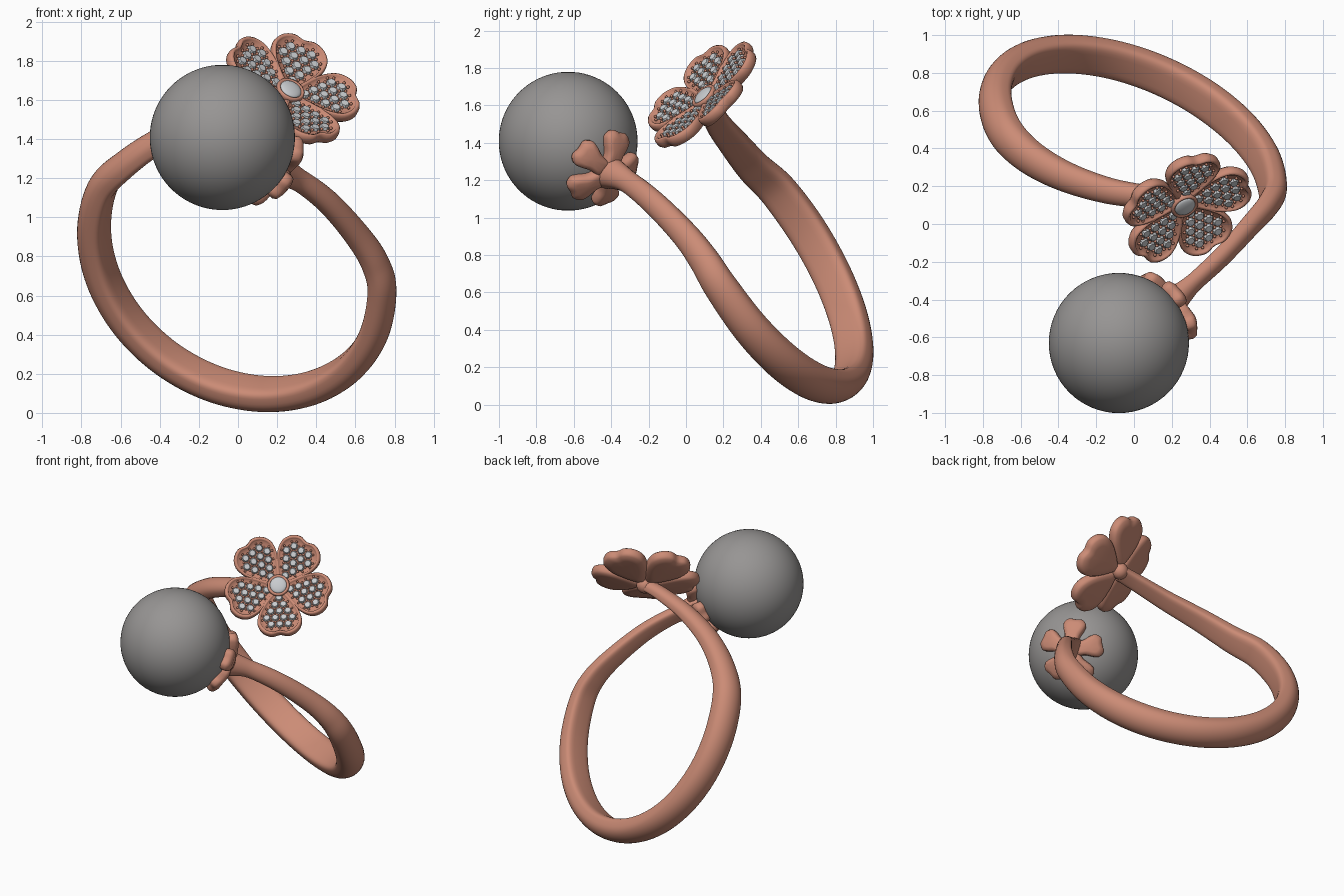
import bpy, bmesh, math
from mathutils import Vector, Matrix

if "Cube" in bpy.data.objects:
    bpy.data.objects.remove(bpy.data.objects["Cube"])


def material(name, rgb):
    m = bpy.data.materials.new(name)
    m.diffuse_color = (*rgb, 1)
    m.use_nodes = True
    m.node_tree.nodes["Principled BSDF"].inputs["Base Color"].default_value = m.diffuse_color
    return m


COPPER = material("rose_metal", (0.60, 0.26, 0.18))
DARK = material("dark_pearl", (0.31, 0.30, 0.295))
STONE = material("stone", (0.58, 0.60, 0.62))


def finish(bm, name, mat, smooth=True):
    bmesh.ops.recalc_face_normals(bm, faces=bm.faces)
    me = bpy.data.meshes.new(name)
    bm.to_mesh(me)
    bm.free()
    for p in me.polygons:
        p.use_smooth = smooth
    me.materials.append(mat)
    ob = bpy.data.objects.new(name, me)
    bpy.context.collection.objects.link(ob)
    return ob


def spline(pts, n, closed=False):
    """Catmull-Rom through the points, n steps per span."""
    pts = [Vector(p) for p in pts]
    k, out = len(pts), []
    for i in range(k if closed else k - 1):
        g = (lambda j: pts[j % k]) if closed else (lambda j: pts[max(0, min(k - 1, j))])
        a, b, c, d = g(i - 1), g(i), g(i + 1), g(i + 2)
        for s in range(n):
            t = s / n
            out.append(0.5 * (2 * b + (c - a) * t + (2 * a - 5 * b + 4 * c - d) * t * t
                              + (3 * b - a - 3 * c + d) * t ** 3))
    if not closed:
        out.append(pts[-1])
    return out


def loft(bm, rings):
    """Skin closed rings and cap both ends."""
    vs = [[bm.verts.new(p) for p in r] for r in rings]
    n = len(vs[0])
    for a, b in zip(vs, vs[1:]):
        for i in range(n):
            j = (i + 1) % n
            bm.faces.new((a[i], a[j], b[j], b[i]))
    for ring in (vs[0], vs[-1]):
        mid = bm.verts.new(sum((v.co for v in ring), Vector()) / n)
        for i in range(n):
            bm.faces.new((ring[i], ring[(i + 1) % n], mid))


def smoothstep(t):
    t = max(0, min(1, t))
    return t * t * (3 - 2 * t)


def outline(half, n=4):
    """Closed petal outline from one half, mirrored across its axis."""
    return spline(half + [(r, -w) for r, w in half[-2:0:-1]], n, True)


def petal(bm, shape, centre, levels, place):
    rings = [[place(centre + (p.x - centre) * s, p.y * s, h) for p in shape]
             for s, h in levels]
    loft(bm, rings)


def inside(x, y, poly):
    hit = False
    for a, b in zip(poly, poly[1:] + poly[:1]):
        if (a.y > y) != (b.y > y) and x < (b.x - a.x) * (y - a.y) / (b.y - a.y) + a.x:
            hit = not hit
    return hit


# pearl
PC, PR = Vector((-0.08, -0.63, 1.408)), 0.371
bm = bmesh.new()
bmesh.ops.create_uvsphere(bm, u_segments=64, v_segments=40, radius=PR,
                          matrix=Matrix.Translation(PC))
finish(bm, "pearl", DARK)

# open band: D-shaped section along a tilted circle whose two ends run off to pearl and flower
ring_centre = Vector((0, .42, .775))
E1, E2 = Vector((.935, -.299, -.191)), Vector((0, .539, -.845))
arc = [ring_centre + .786 * (E1 * math.cos(math.radians(d)) + E2 * math.sin(math.radians(d)))
       for d in range(0, 201, 20)]
path = spline([(.17, -.45, 1.26), (.30, -.325, 1.20), (.46, -.175, 1.08), (.61, -.01, .91),
               (.70, .095, .77)] + arc
              + [(-.57, .365, 1.27), (-.38, .255, 1.40), (-.14, .175, 1.50),
                 (.09, .14, 1.57), (.23, .13, 1.60)], 8)
rings, last = [], len(path) - 1
for i, p in enumerate(path):
    t = (path[min(i + 1, last)] - path[max(i - 1, 0)]).normalized()
    out = p - ring_centre
    out = (out - t * out.dot(t)).normalized()
    side = t.cross(out)
    f = i / last
    k = 0.54 + 0.46 * smoothstep(min(f / .40, (1 - f) / .30)) + 0.4 * (1 - smoothstep(f / .06))
    ring = []
    for j in range(32):
        a = 2 * math.pi * j / 32
        c, s = math.cos(a), math.sin(a)
        if s >= 0:
            w, h = 0.105 * c, 0.085 * s
        else:
            w, h = 0.105 * math.copysign(abs(c) ** 0.5, c), -0.068 * abs(s) ** 0.5
        ring.append(p + side * w * k + out * h * k)
    rings.append(ring)
bm = bmesh.new()
loft(bm, rings)
finish(bm, "band", COPPER)

# five-petal cup hugging the pearl
axis = Vector((.76, .54, -.43)).normalized()
up = Vector((.30, .40, .866))
up = (up - axis * up.dot(axis)).normalized()
cup_shape = outline([(0, 0), (.01, .04), (.09, .050), (.15, .074), (.20, .084),
                     (.242, .054), (.238, 0)])
bm = bmesh.new()
for i in range(5):
    u = Matrix.Rotation(math.radians(72 * i - 5), 3, axis) @ up
    v = axis.cross(u)

    def on_pearl(r, w, h):
        return PC + (axis * PR + u * r + v * w).normalized() * (PR + h)
    petal(bm, cup_shape, .13, [(.9, -.02), (1, .012), (.96, .036), (.82, .052), (.5, .06)], on_pearl)
bmesh.ops.create_uvsphere(bm, u_segments=24, v_segments=16, radius=.068,
                          matrix=Matrix.Translation(PC + axis * (PR + .02)))
finish(bm, "pearl_cup", COPPER)

# jewelled flower with slightly cupped petals
FC = Vector((.265, .10, 1.645))
N = Vector((.38, -.65, .66)).normalized()
U0 = Vector((.39, -.485, -.78))
U0 = (U0 - N * U0.dot(N)).normalized()
shape = outline([(.02, 0), (.05, .04), (.12, .094), (.20, .138), (.28, .152),
                 (.342, .120), (.372, .06), (.360, 0)])
field = [Vector((.215 + (p.x - .215) * .80, p.y * .80)) for p in shape]
STEP = 0.058
metal, beads, gems = bmesh.new(), bmesh.new(), bmesh.new()
for i in range(5):
    u = Matrix.Rotation(math.radians(72 * i), 3, N) @ U0
    v = N.cross(u)
    slope = math.radians(11)
    u2 = u * math.cos(slope) + N * math.sin(slope)
    n2 = N * math.cos(slope) - u * math.sin(slope)

    def on_flower(r, w, h):
        return FC - N * .035 + u2 * r + v * w + n2 * h
    petal(metal, shape, .215, [(.6, -.042), (.90, -.036), (.98, -.02), (1, .004), (.98, .022),
                               (.92, .030), (.86, .024), (.83, .010), (.5, .012)], on_flower)
    frame = Matrix((v, n2.cross(v), n2)).transposed().to_4x4()
    # paved stones in a hexagonal grid, with small beads between them
    for a in range(8):
        for b in range(-4, 5):
            x = .09 + a * STEP * .866
            y = (b + .5 * (a % 2)) * STEP
            if inside(x, y, field):
                m = Matrix.Translation(on_flower(x, y, .019)) @ frame
                bmesh.ops.create_cone(gems, cap_ends=True, segments=8, radius1=.027,
                                      radius2=.020, depth=.014, matrix=m)
            for dx in (.289, -.289):
                bx, by = x + STEP * dx, y + STEP * .5
                if inside(bx, by, field):
                    bmesh.ops.create_icosphere(beads, subdivisions=1, radius=.009,
                                               matrix=Matrix.Translation(on_flower(bx, by, .018)))
finish(metal, "flower_petals", COPPER)
finish(beads, "setting_beads", COPPER)
finish(gems, "paved_stones", STONE, False)

# flower centre: collar, centre stone and rear hub
turn = N.to_track_quat('Z', 'Y').to_matrix().to_4x4()
bm = bmesh.new()
collar = [(.05, -.06), (.068, -.03), (.076, .005), (.073, .018), (.064, .022), (.057, .014)]
seat = Matrix.Translation(FC) @ turn
loft(bm, [[seat @ Vector((r * math.cos(a * math.pi / 16), r * math.sin(a * math.pi / 16), h))
           for a in range(32)] for r, h in collar])
bmesh.ops.create_uvsphere(bm, u_segments=24, v_segments=16, radius=.058,
                          matrix=Matrix.Translation(FC - N * .06))
finish(bm, "flower_centre", COPPER)
bm = bmesh.new()
bmesh.ops.create_uvsphere(bm, u_segments=32, v_segments=16, radius=.057,
                          matrix=Matrix.Translation(FC + N * .014) @ turn
                          @ Matrix.Diagonal((1, 1, .3, 1)))
finish(bm, "centre_stone", STONE)
